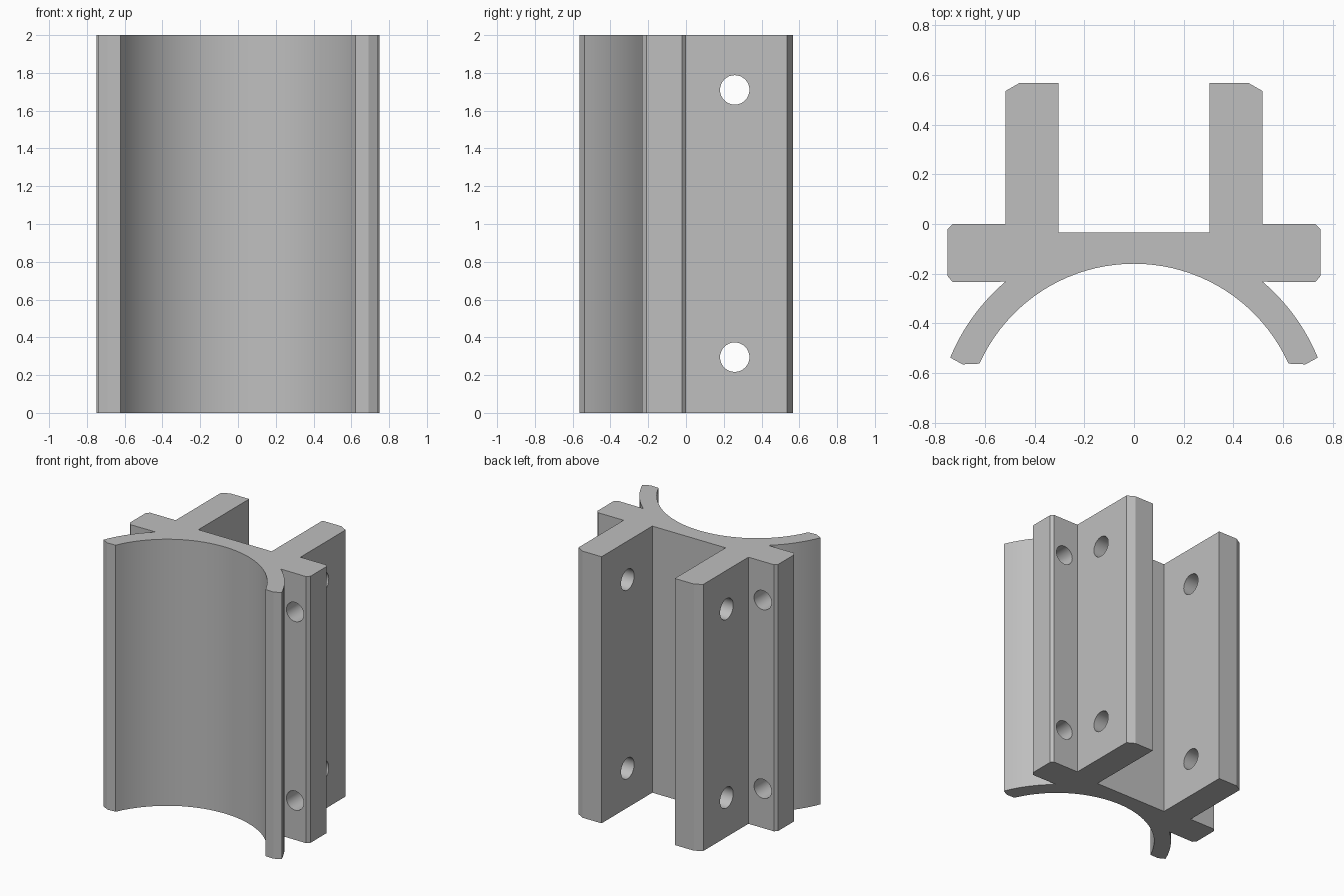
import bpy, bmesh, math

if "Cube" in bpy.data.objects:
    bpy.data.objects.remove(bpy.data.objects["Cube"], do_unlink=True)

HEIGHT = 2.0
ARC_CENTRE = -0.842
HOLE_HEIGHTS = (0.295, 1.71)

grey = bpy.data.materials.new("plain grey")
grey.use_nodes = True
colour = (0.52, 0.52, 0.52, 1)
grey.diffuse_color = colour
grey.node_tree.nodes["Principled BSDF"].inputs["Base Color"].default_value = colour


def arc(radius, x_start, x_end, steps):
    """Points on the cradle circle between two x positions."""
    a, b = math.asin(x_start / radius), math.asin(x_end / radius)
    angles = [a + (b - a) * i / steps for i in range(steps + 1)]
    return [(radius * math.sin(t), ARC_CENTRE + radius * math.cos(t)) for t in angles]


def make_object(name, bm):
    mesh = bpy.data.meshes.new(name)
    bm.to_mesh(mesh)
    bm.free()
    obj = bpy.data.objects.new(name, mesh)
    bpy.context.collection.objects.link(obj)
    mesh.materials.append(grey)
    return obj


def drill(target, centre, axis, radius, length):
    """Cut a round hole along the x or y axis."""
    bm = bmesh.new()
    bmesh.ops.create_cone(bm, cap_ends=True, segments=32, radius1=radius,
                          radius2=radius, depth=length)
    cutter = make_object("hole_cutter", bm)
    cutter.location = centre
    turn = math.pi / 2
    cutter.rotation_euler = (0, turn, 0) if axis == "x" else (turn, 0, 0)
    cutter.hide_render = True
    bpy.context.view_layer.objects.active = target
    mod = target.modifiers.new("hole", "BOOLEAN")
    mod.operation = "DIFFERENCE"
    mod.solver = "EXACT"
    mod.object = cutter
    bpy.ops.object.modifier_apply(modifier=mod.name)
    bpy.data.objects.remove(cutter, do_unlink=True)


# Half of the cross-section: cradle, side flange, back rail
half = arc(0.682, 0, 0.622, 20)
half += [(0.69, -0.565), (0.74, -0.538)]
half += arc(0.8, 0.738, 0.518, 10)[1:]
half += [(0.73, -0.234), (0.75, -0.21), (0.75, -0.02), (0.73, 0),
         (0.518, 0), (0.518, 0.535), (0.462, 0.567), (0.304, 0.567), (0.304, -0.035)]
outline = half + [(-x, y) for x, y in reversed(half[1:])]

# Extruded bracket body
bm = bmesh.new()
base = bm.faces.new([bm.verts.new((x, y, 0)) for x, y in outline])
grown = bmesh.ops.extrude_face_region(bm, geom=[base])
top = [v for v in grown["geom"] if isinstance(v, bmesh.types.BMVert)]
bmesh.ops.translate(bm, verts=top, vec=(0, 0, HEIGHT))
bmesh.ops.recalc_face_normals(bm, faces=bm.faces)
body = make_object("cradle_bracket", bm)

# Holes through both rails and through each flange
for z in HOLE_HEIGHTS:
    drill(body, (0, 0.258, z), "x", 0.078, 2)
    for side in (-1, 1):
        drill(body, (side * 0.637, -0.11, z), "y", 0.072, 0.3)

bpy.ops.object.select_all(action="DESELECT")
body.select_set(True)
bpy.context.view_layer.objects.active = body
bpy.ops.object.shade_smooth_by_angle(angle=math.radians(20))
